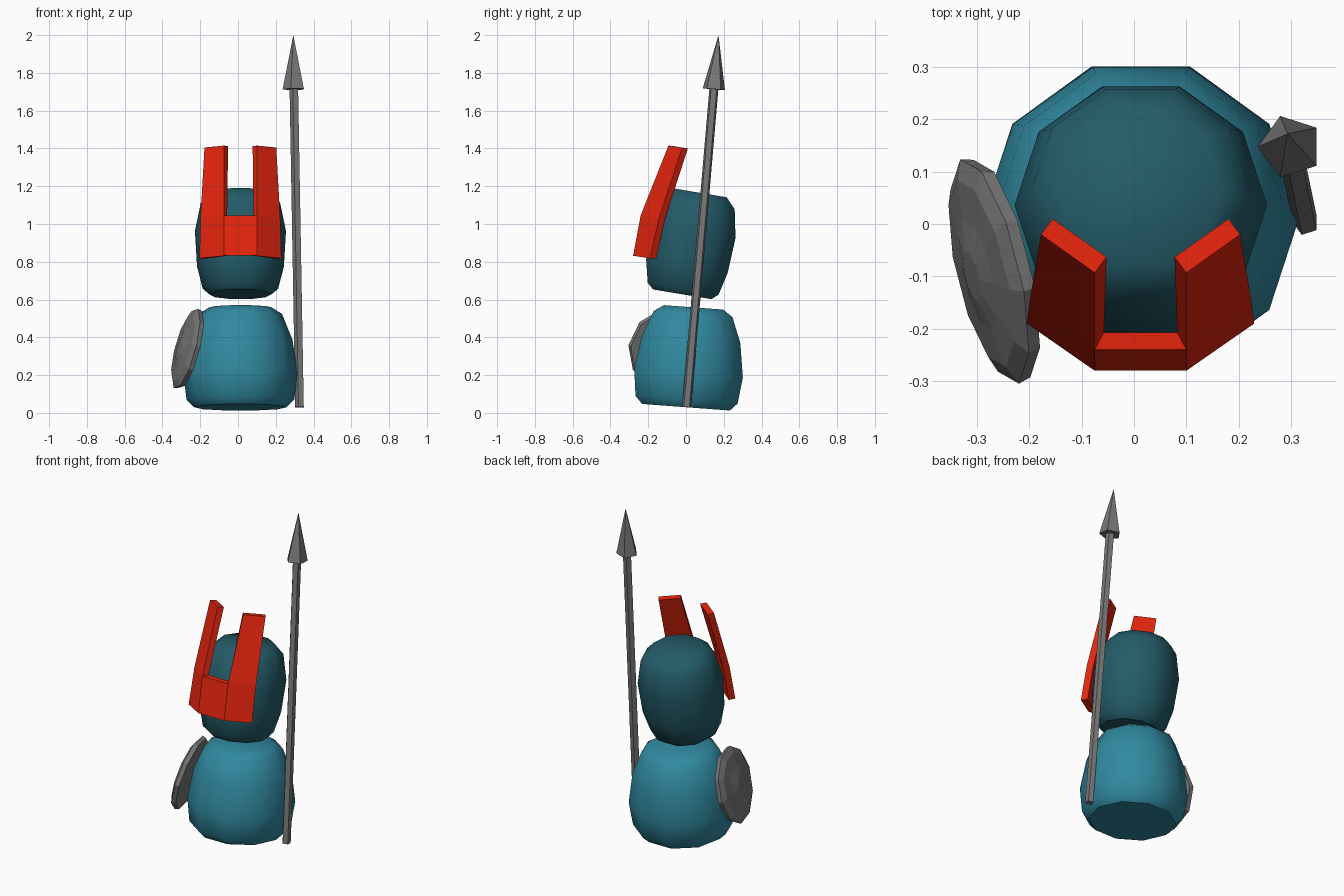
import bpy, bmesh, math
from mathutils import Matrix, Vector

if "Cube" in bpy.data.objects:
    bpy.data.objects.remove(bpy.data.objects["Cube"])


def material(name, rgb):
    m = bpy.data.materials.new(name)
    m.diffuse_color = (*rgb, 1)
    m.use_nodes = True
    m.node_tree.nodes["Principled BSDF"].inputs["Base Color"].default_value = m.diffuse_color
    return m


TEAL = material("teal cloth", (0.03, 0.25, 0.35))
DARK = material("dark teal", (0.017, 0.105, 0.14))
RED = material("red", (0.78, 0.018, 0.004))
GREY = material("grey metal", (0.19, 0.19, 0.19))


def finish(name, bm, mat):
    bmesh.ops.recalc_face_normals(bm, faces=bm.faces[:])
    me = bpy.data.meshes.new(name)
    bm.to_mesh(me)
    bm.free()
    me.materials.append(mat)
    ob = bpy.data.objects.new(name, me)
    bpy.context.collection.objects.link(ob)
    return ob


def lathe(name, profile, sides, base, axis, mat, smooth=True, phase=0.0):
    """Stack rings of (height, radius) along an axis; the bottom cap stays flat."""
    turn = Vector((0, 0, 1)).rotation_difference(Vector(axis).normalized())
    mtx = Matrix.Translation(base) @ turn.to_matrix().to_4x4()
    bm = bmesh.new()
    rings = []
    for h, r in profile:
        angles = [phase + math.tau * i / sides for i in range(sides)]
        count = angles if r > 0 else [0]
        rings.append([bm.verts.new(mtx @ Vector((r * math.cos(a), r * math.sin(a), h)))
                      for a in count])
    for lo, hi in zip(rings, rings[1:]):
        for i in range(sides):
            j = (i + 1) % sides
            if len(hi) == 1:
                f = bm.faces.new((lo[i], lo[j], hi[0]))
            else:
                f = bm.faces.new((lo[i], lo[j], hi[j], hi[i]))
            f.smooth = smooth
    bm.faces.new(rings[0][::-1])
    if len(rings[-1]) > 1:
        bm.faces.new(rings[-1]).smooth = smooth
    return finish(name, bm, mat)


# Rounded body and head, both leaning back
lathe("body", [(0, .245), (.04, .285), (.18, .303), (.36, .275), (.495, .22), (.53, .165)],
      10, (.013, 0, .03), (0, .075, 1), TEAL)
lathe("head", [(0, .165), (.03, .2), (.15, .23), (.34, .241), (.49, .21), (.545, .155)],
      10, (.013, -.02, .628), (0, .167, 1), DARK)

# Two-pronged crest: per level, front and side corners as (x, y, z), outer then inner
LEVELS = [
    (((.0875, -.28, .832), (.217, -.19, .818)), ((.07, -.247, .832), (.195, -.158, .815))),
    (((.0875, -.24, 1.045), (.211, -.143, 1.03)), ((.07, -.207, 1.045), (.189, -.112, 1.025))),
    (((.0875, -.093, 1.415), (.19, -.02, 1.405)), ((.065, -.063, 1.412), (.168, .01, 1.40))),
]
CX = .0125
bm = bmesh.new()
rows = {}
for side in (-1, 1):
    rows[side] = [[bm.verts.new((CX + side * x, y, z)) for pair in lev for x, y, z in pair]
                  for lev in LEVELS]
    for lo, hi in zip(rows[side], rows[side][1:]):
        for a, b in ((0, 1), (1, 3), (3, 2)):
            bm.faces.new((lo[a], lo[b], hi[b], hi[a]))
    for lev in (rows[side][0], rows[side][2]):
        bm.faces.new((lev[0], lev[1], lev[3], lev[2]))
    # prong wall facing the gap
    lo, hi = rows[side][1:]
    bm.faces.new((lo[0], lo[2], hi[2], hi[0]))
# front panel joining the prongs
L, R = rows[-1], rows[1]
for (la, a), (lb, b) in (((0, 0), (1, 0)), ((1, 0), (1, 2)), ((1, 2), (0, 2)), ((0, 2), (0, 0))):
    bm.faces.new((L[la][a], R[la][a], R[lb][b], L[lb][b]))
finish("crest", bm, RED)

# Spear
foot, tip = Vector((.328, .003, .03)), Vector((.293, .172, 2.0))
axis = (tip - foot).normalized()
neck = foot + axis * 1.69
lathe("spear_shaft", [(0, .025), (1.70, .025)], 5, foot, axis, GREY, False, math.pi)
lathe("spear_head", [(0, .062), ((tip - neck).length, 0)], 5, neck, axis, GREY, False, math.pi)

# Round shield on the left flank, with a raised rim and shallow boss
lathe("shield", [(0, .215), (.025, .222), (.042, .185), (.05, .11), (.062, .05)],
      10, (-.252, -.085, .335), (-1, -.24, .27), GREY, False)
